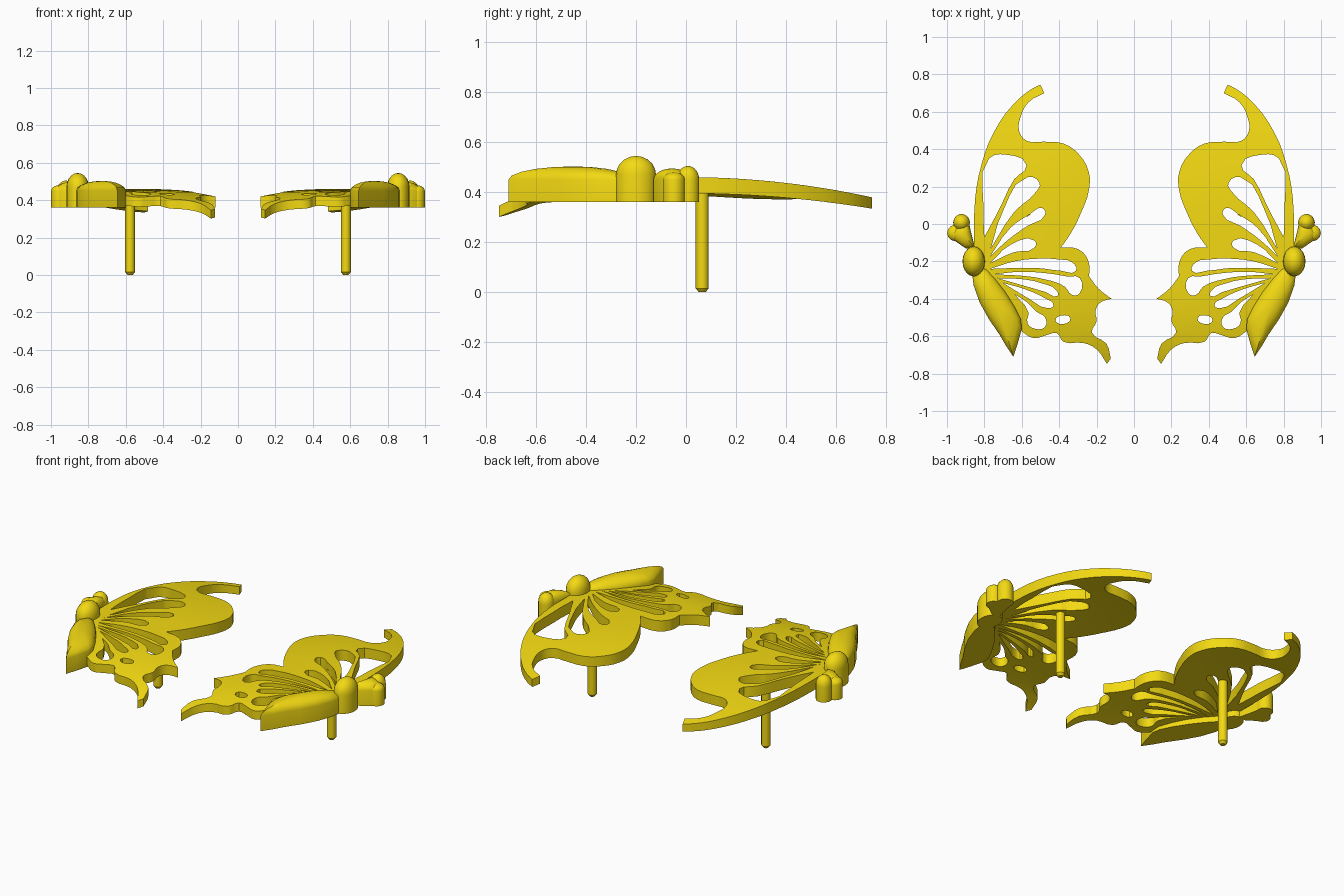
import bpy, bmesh, math
from mathutils import Vector

if "Cube" in bpy.data.objects:
    bpy.data.objects.remove(bpy.data.objects["Cube"])

gold = bpy.data.materials.new("gold")
gold.diffuse_color = (0.9, 0.7, 0.006, 1)
gold.use_nodes = True
gold.node_tree.nodes["Principled BSDF"].inputs["Base Color"].default_value = gold.diffuse_color


def curve_mesh(loops, depth=0.0, res=3):
    """Smooth closed loops, filled with inner loops as holes."""
    cu = bpy.data.curves.new("profile", 'CURVE')
    cu.dimensions, cu.fill_mode = '2D', 'BOTH'
    cu.extrude, cu.resolution_u = depth, res
    for pts in loops:
        sp = cu.splines.new('BEZIER')
        sp.bezier_points.add(len(pts) - 1)
        sp.use_cyclic_u = True
        for bp, p in zip(sp.bezier_points, pts):
            bp.co = (p[0], p[1], 0)
            kind = 'VECTOR' if len(p) > 2 else 'AUTO'   # third item = sharp corner
            bp.handle_left_type = bp.handle_right_type = kind
    ob = bpy.data.objects.new("profile", cu)
    bpy.context.collection.objects.link(ob)
    bpy.context.view_layer.update()
    me = bpy.data.meshes.new_from_object(ob)
    bpy.data.objects.remove(ob)
    bm = bmesh.new()
    bm.from_mesh(me)
    bmesh.ops.remove_doubles(bm, verts=bm.verts, dist=1e-5)
    return bm


def finish(name, bm, angle=35):
    """Make the object and mirror it to the second earring."""
    bmesh.ops.recalc_face_normals(bm, faces=bm.faces)
    me = bpy.data.meshes.new(name)
    bm.to_mesh(me)
    bm.free()
    me.materials.append(gold)
    ob = bpy.data.objects.new(name, me)
    bpy.context.collection.objects.link(ob)
    m = ob.modifiers.new("pair", 'MIRROR')
    m.use_mirror_merge = False
    bpy.ops.object.select_all(action='DESELECT')
    ob.select_set(True)
    bpy.context.view_layer.objects.active = ob
    bpy.ops.object.shade_smooth_by_angle(angle=math.radians(angle))
    return ob


def dome(name, ring, base, wall, top, steps=5):
    """Straight wall from a flat base, closed by a rounded top."""
    bm = bmesh.new()
    c = sum((Vector(p[:2]) for p in ring), Vector((0, 0))) / len(ring)
    levels = [(1, base)] + [(math.cos(a), wall + (top - wall) * math.sin(a))
                            for a in (i * math.pi / 2 / steps for i in range(steps))]
    rows = [[bm.verts.new((*(c + (Vector(p[:2]) - c) * s), z)) for p in ring] for s, z in levels]
    n = len(ring)
    for a, b in zip(rows, rows[1:]):
        for i in range(n):
            bm.faces.new((a[i], a[(i + 1) % n], b[(i + 1) % n], b[i]))
    tip = bm.verts.new((c.x, c.y, top))
    for i in range(n):
        bm.faces.new((rows[-1][i], rows[-1][(i + 1) % n], tip))
    bm.faces.new(rows[0][::-1])
    return finish(name, bm)


def oval(cx, cy, rx, ry, n=20):
    return [(cx + rx * math.cos(2 * math.pi * i / n), cy + ry * math.sin(2 * math.pi * i / n))
            for i in range(n)]


# Wings: outlines
S = 1
upper = [(.855, -.13, S), (.85, .13), (.815, .32), (.75, .49), (.645, .64), (.55, .72),
         (.5, .745, S), (.48, .70, S), (.565, .65), (.607, .57), (.615, .50), (.575, .445),
         (.485, .44), (.377, .43), (.297, .375), (.243, .283), (.24, .187), (.286, .053),
         (.34, -.053), (.39, -.125, S)]
lower = [(.297, -.135), (.243, -.2), (.24, -.28, S), (.19, -.345), (.12, -.40, S), (.18, -.42),
         (.206, -.465), (.2, -.52), (.225, -.58), (.147, -.64), (.124, -.72, S), (.145, -.748, S),
         (.2, -.67), (.27, -.636), (.377, -.63), (.414, -.583), (.468, -.594), (.537, -.61),
         (.6, -.575, S), (.64, -.50), (.74, -.33), (.82, -.22, S)]
# Wings: cut-outs between the veins
holes = [
    [(.775, .35), (.68, .37), (.575, .315), (.64, .24), (.72, .08), (.80, -.07, S), (.805, .1)],
    [(.57, .25), (.505, .22), (.52, .176), (.64, .065), (.765, -.13, S), (.70, .07)],
    [(.49, .085), (.475, .05), (.57, -.01), (.68, -.09), (.77, -.175, S), (.66, -.02), (.56, .05)],
    [(.53, -.09), (.53, -.125), (.64, -.15), (.77, -.21, S), (.65, -.105)],
    [(.33, -.205), (.31, -.25), (.39, -.25), (.52, -.235), (.77, -.24, S), (.64, -.2), (.5, -.185), (.4, -.19)],
    [(.29, -.29), (.29, -.37), (.33, -.38), (.37, -.335), (.48, -.295), (.62, -.275),
     (.75, -.27, S), (.62, -.256), (.46, -.264), (.36, -.28)],
    [(.73, -.29, S), (.6, -.295), (.5, -.315), (.41, -.36), (.41, -.385), (.47, -.365), (.57, -.335)],
    [(.70, -.315, S), (.58, -.35), (.48, -.395), (.43, -.435), (.46, -.45), (.56, -.40)],
    [(.64, -.375, S), (.57, -.42), (.52, -.47), (.475, -.50), (.475, -.55), (.53, -.56), (.57, -.53), (.565, -.47)],
    [(.34, -.505), (.39, -.49), (.42, -.515), (.38, -.535)]]
bm = curve_mesh([upper + lower] + holes, depth=0.1)
for axis in (0, 1):     # slice the flat faces so that they bend evenly
    for i in range(-7, 10):
        co, no = Vector(), Vector()
        co[axis], no[axis] = i * .1 + .0037, 1
        bmesh.ops.bisect_plane(bm, geom=bm.verts[:] + bm.edges[:] + bm.faces[:],
                               plane_co=co, plane_no=no, dist=1e-5)
bmesh.ops.dissolve_degenerate(bm, edges=bm.edges, dist=1e-4)
bmesh.ops.triangulate(bm, faces=bm.faces)
flat = [f for f in bm.faces if abs(f.normal.z) > .9]
inner = [e for e in bm.edges if all(abs(f.normal.z) > .9 for f in e.link_faces)]
bmesh.ops.beautify_fill(bm, faces=flat, edges=inner)
for v in bm.verts:      # gentle droop and thinning toward the tips
    x, y, z = v.co
    bottom = .395 - (.11 * y * y if y > 0 else .22 * y ** 4) - .2 * min(0, x - .5) ** 2
    v.co.z = bottom + (.065 - .036 * y * y if z > 0 else 0)
finish("wings", bm)

# Body
abdomen = [(.83, -.22), (.865, -.27), (.857, -.33), (.825, -.42), (.775, -.51), (.72, -.59),
           (.685, -.65), (.645, -.71), (.622, -.64), (.60, -.56), (.605, -.51), (.64, -.44),
           (.69, -.36), (.74, -.295), (.79, -.24)]
dome("abdomen", abdomen, .36, .45, .503)
dome("thorax", oval(.857, -.20, .06, .08), .36, .47, .545)

# Heart-shaped head with two lobes
dome("head_neck", [(.85, -.13), (.90, -.13), (.965, -.085), (.975, -.04), (.93, .02), (.885, .02), (.87, -.05)],
     .36, .45, .495)
dome("inner_lobe", oval(.922, .008, .045, .046, 14), .36, .45, .505)
dome("outer_lobe", oval(.953, -.048, .046, .044, 14), .36, .45, .48)

# Ear post with a blunt tapered end
bm = bmesh.new()
rows = []
for r, z in [(.014, 0), (.026, .015), (.026, .42)]:
    rows.append([bm.verts.new((x, y, z)) for x, y in oval(.577, .065, r, r, 12)])
for a, b in zip(rows, rows[1:]):
    for i in range(12):
        bm.faces.new((a[i], a[(i + 1) % 12], b[(i + 1) % 12], b[i]))
bm.faces.new(rows[0][::-1])
bm.faces.new(rows[-1])
finish("ear_post", bm)
